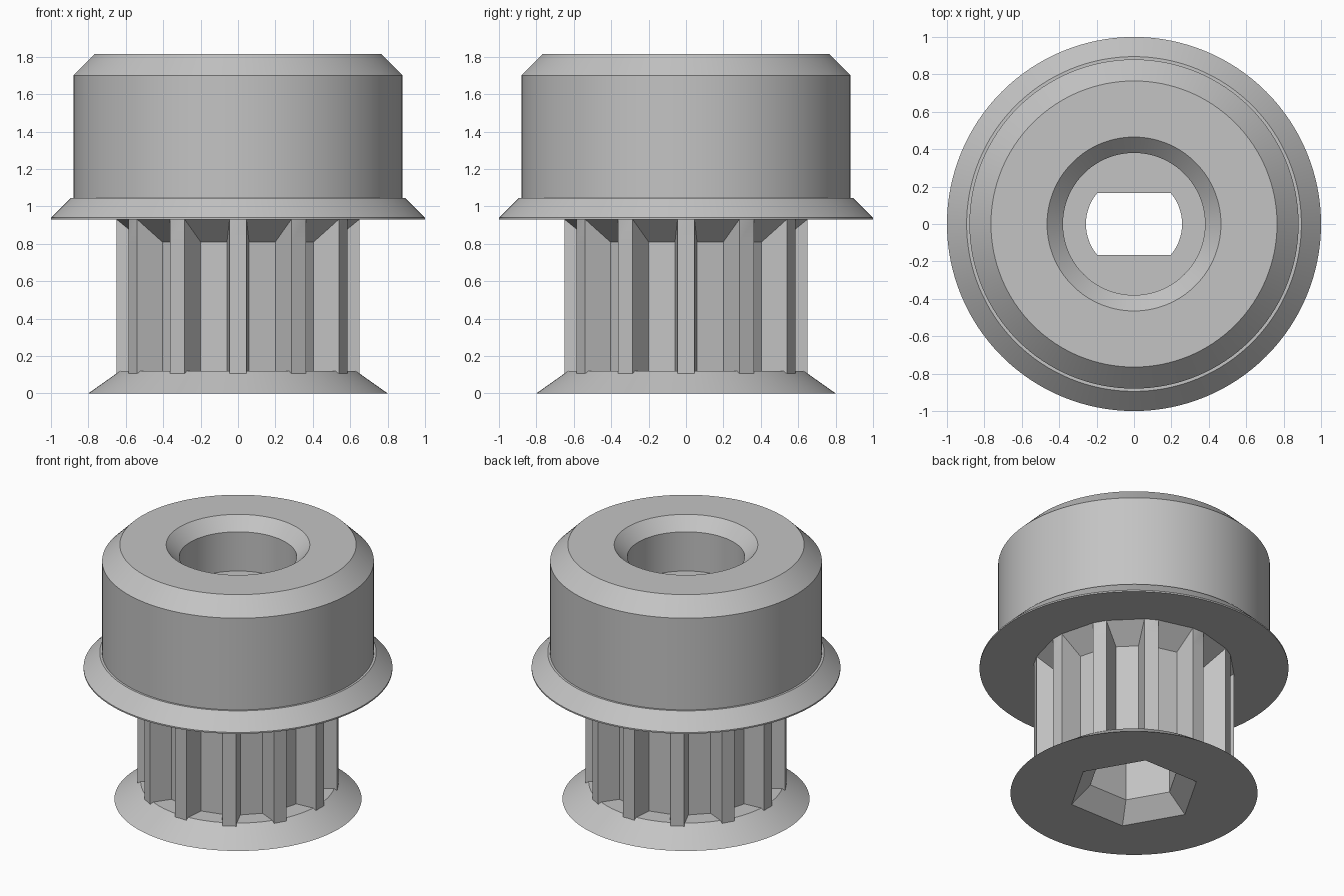
import bpy, bmesh
from math import sin, cos, radians, asin, pi

if "Cube" in bpy.data.objects:
    bpy.data.objects.remove(bpy.data.objects["Cube"], do_unlink=True)

GREY = (0.55, 0.55, 0.55, 1)
mat = bpy.data.materials.new("light grey")
mat.use_nodes = True
mat.diffuse_color = GREY
mat.node_tree.nodes["Principled BSDF"].inputs["Base Color"].default_value = GREY

SEGMENTS = 128


def loft(name, rings):
    """Closed solid from stacked rings of equal point count."""
    bm = bmesh.new()
    loops = [[bm.verts.new(p) for p in ring] for ring in rings]
    n = len(loops[0])
    for low, high in zip(loops, loops[1:]):
        for i in range(n):
            j = (i + 1) % n
            bm.faces.new((low[i], low[j], high[j], high[i]))
    bm.faces.new(loops[0][::-1])
    bm.faces.new(loops[-1])
    bmesh.ops.remove_doubles(bm, verts=bm.verts, dist=1e-5)
    bmesh.ops.recalc_face_normals(bm, faces=bm.faces)
    mesh = bpy.data.meshes.new(name)
    bm.to_mesh(mesh)
    bm.free()
    mesh.materials.append(mat)
    obj = bpy.data.objects.new(name, mesh)
    bpy.context.collection.objects.link(obj)
    return obj


def lathe(name, profile, sides=SEGMENTS):
    return loft(name, [[(r * cos(2 * pi * i / sides), r * sin(2 * pi * i / sides), z)
                        for i in range(sides)] for r, z in profile])


def tooth_ring(z, open_groove=True):
    """Outline of twelve teeth; a closed groove collapses onto the tooth corners."""
    inner, half = (0.505, 6.7) if open_groove else (0.65, 4)
    ring = []
    for t in range(0, 360, 30):
        for r, a in ((0.65, t - 4), (0.65, t + 4), (inner, t + half), (inner, t + 30 - half)):
            ring.append((r * cos(radians(a)), r * sin(radians(a)), z))
    return ring


def double_d_ring(z, r=0.257, flat=0.165, steps=24):
    """Circle with two flats facing front and back."""
    limit = asin(flat / r)
    angles = [-limit + 2 * limit * i / steps for i in range(steps + 1)]
    return [(r * cos(a + s), r * sin(a + s), z) for s in (0, pi) for a in angles]


def cut(obj, cutters):
    for c in cutters:
        mod = obj.modifiers.new("cut", 'BOOLEAN')
        mod.operation = 'DIFFERENCE'
        mod.solver = 'EXACT'
        mod.object = c
    bpy.context.view_layer.update()
    graph = bpy.context.evaluated_depsgraph_get()
    mesh = bpy.data.meshes.new_from_object(obj.evaluated_get(graph))
    obj.modifiers.clear()
    obj.data = mesh
    mesh.shade_smooth()
    mesh.set_sharp_from_angle(angle=radians(25))


# Solid parts
hub = lathe("hub_with_upper_flange", [(1, 0.93), (1, 0.94), (0.895, 1.045), (0.88, 1.045),
                                      (0.88, 1.70), (0.765, 1.815)])
core = loft("toothed_core", [tooth_ring(0.05), tooth_ring(0.81),
                             tooth_ring(0.93, False), tooth_ring(0.95, False)])
flange = lathe("lower_flange", [(0.80, 0), (0.63, 0.12)])

# Hole cutters: countersunk bore, double-D shaft hole, hexagonal socket
bore = lathe("bore_cutter", [(0.38, 1.45), (0.38, 1.73), (0.475, 1.825)])
shaft = loft("shaft_cutter", [double_d_ring(0.8), double_d_ring(1.6)])
socket = lathe("socket_cutter", [(0.443, -0.012), (0.30, 0.12), (0.30, 0.90)], 6)

cut(hub, (bore, shaft))
cut(core, (socket, shaft))
cut(flange, (socket,))

for c in (bore, shaft, socket):
    bpy.data.objects.remove(c, do_unlink=True)
